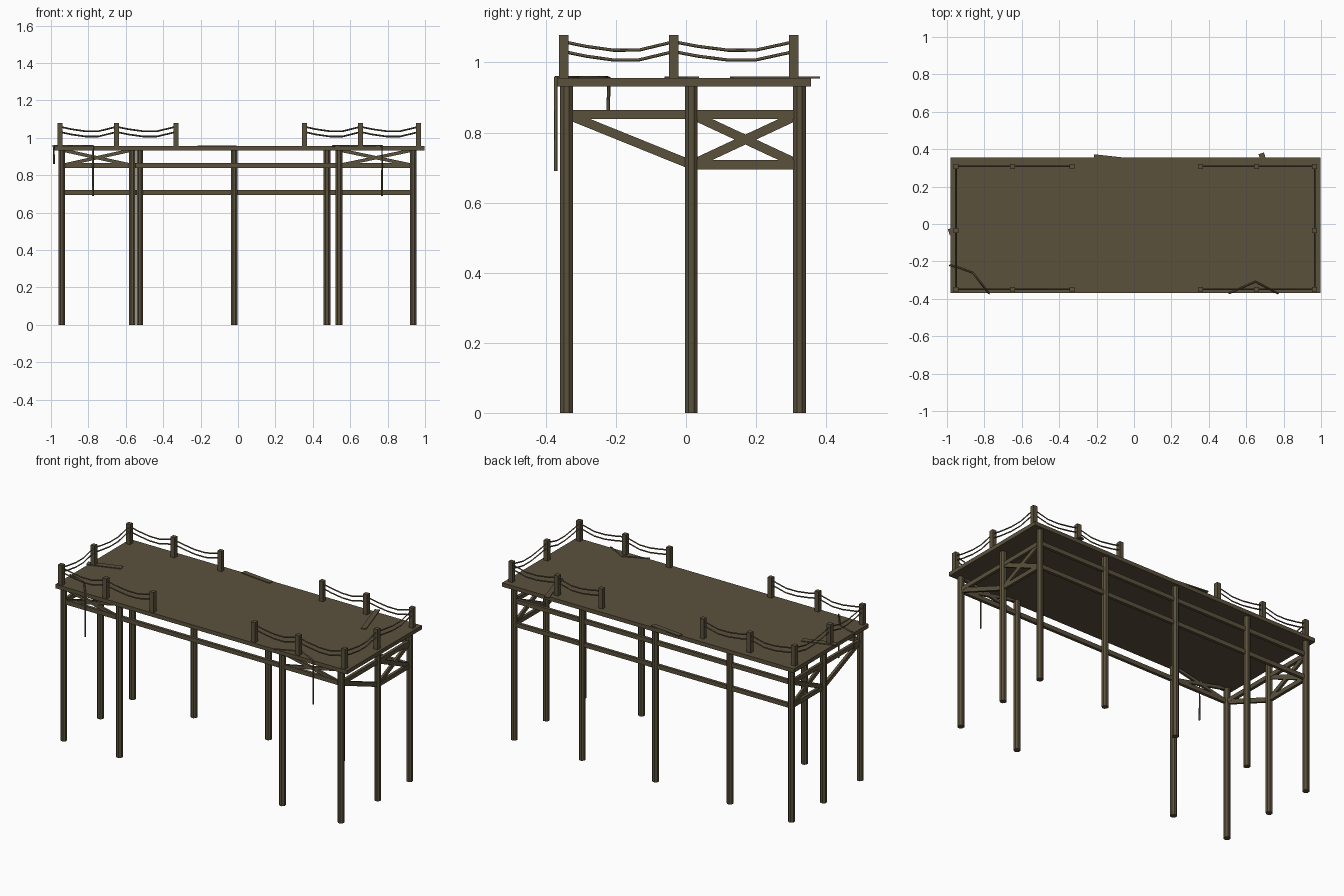
import bpy, bmesh, math
from mathutils import Vector, Matrix

if "Cube" in bpy.data.objects:
    bpy.data.objects.remove(bpy.data.objects["Cube"])

wood = bpy.data.materials.new("weathered_wood")
wood.diffuse_color = (0.105, 0.083, 0.046, 1)
wood.use_nodes = True
wood.node_tree.nodes["Principled BSDF"].inputs["Base Color"].default_value = wood.diffuse_color


def finish(bm, name):
    me = bpy.data.meshes.new(name)
    bmesh.ops.recalc_face_normals(bm, faces=bm.faces)
    bm.to_mesh(me)
    bm.free()
    me.materials.append(wood)
    ob = bpy.data.objects.new(name, me)
    bpy.context.collection.objects.link(ob)
    return ob


def box(name, lo, hi):
    lo, hi = Vector(lo), Vector(hi)
    bm = bmesh.new()
    m = Matrix.Translation((lo + hi) / 2) @ Matrix.Diagonal((*(hi - lo), 1))
    bmesh.ops.create_cube(bm, size=1, matrix=m)
    return finish(bm, name)


def beam(name, a, b, w, h):
    """Rectangular bar from a to b: w sideways, h in the vertical plane."""
    a, b = Vector(a), Vector(b)
    d = (b - a).normalized()
    up = Vector((0, 0, 1))
    side = d.cross(up).normalized()
    up = side.cross(d)
    rot = Matrix((d, side, up)).transposed().to_4x4()
    bm = bmesh.new()
    m = Matrix.Translation((a + b) / 2) @ rot @ Matrix.Diagonal(((b - a).length, w, h, 1))
    bmesh.ops.create_cube(bm, size=1, matrix=m)
    return finish(bm, name)


def rope(name, pts, r):
    cu = bpy.data.curves.new(name, 'CURVE')
    cu.dimensions = '3D'
    cu.bevel_depth = r
    cu.bevel_resolution = 0
    cu.use_fill_caps = True
    sp = cu.splines.new('POLY')
    sp.points.add(len(pts) - 1)
    for p, c in zip(sp.points, pts):
        p.co = (*c, 1)
    cu.materials.append(wood)
    ob = bpy.data.objects.new(name, cu)
    bpy.context.collection.objects.link(ob)


# Deck slab
box("deck", (-0.98, -0.368, 0.931), (0.997, 0.356, 0.955))

# Support legs
F, M, B = -0.341, 0.015, 0.324
L, R = -0.942, 0.937
legs = [(x, F) for x in (L, -0.565, 0.54, R)]
legs += [(x, B) for x in (L, -0.525, -0.02, 0.476, R)]
legs += [(L, M), (R, M)]
for x, y in legs:
    bm = bmesh.new()
    bmesh.ops.create_cone(bm, cap_ends=True, segments=8, radius1=0.0195, radius2=0.0195, depth=0.935,
                          matrix=Matrix.Translation((x, y, 0.4675)) @ Matrix.Rotation(math.pi / 8, 4, 'Z'))
    finish(bm, "leg")

# Long beams: one at the front, two at the back
HI, LO = 0.852, 0.708
for y, z in ((F, HI), (B, HI), (B, LO)):
    beam("long_beam", (L, y, z), (R, y, z), 0.018, 0.026)

# End frames with braces
for x in (L, R):
    beam("end_beam", (x, F, HI), (x, B, HI), 0.018, 0.026)
    beam("end_low_beam", (x, M, LO), (x, B, LO), 0.018, 0.026)
    beam("end_brace", (x, F, HI), (x, M, LO), 0.016, 0.026)
    beam("end_cross_a", (x, M, LO), (x, B, HI), 0.014, 0.026)
    beam("end_cross_b", (x, M, HI), (x, B, LO), 0.014, 0.026)

# Front cross braces at both outer bays
for x0, x1 in ((L, -0.565), (0.54, R)):
    beam("front_cross_a", (x0, F, HI), (x1, F, 0.935), 0.014, 0.018)
    beam("front_cross_b", (x0, F, 0.935), (x1, F, HI), 0.014, 0.018)

# Railing posts and sagging ropes
FR, MR, BR = -0.349, -0.035, 0.308
LX, RX = -0.952, 0.966
runs = []
for y in (FR, BR):
    runs.append([(LX, y), (-0.65, y), (-0.332, y)])
    runs.append([(0.356, y), (0.655, y), (RX, y)])
for x in (LX, RX):
    runs.append([(x, FR), (x, MR), (x, BR)])
for x, y in sorted({p for r in runs for p in r}):
    box("rail_post", (x - 0.0135, y - 0.0135, 0.95), (x + 0.0135, y + 0.0135, 1.078))
for run in runs:
    for a, b in zip(run, run[1:]):
        for z in (1.059, 1.031):
            pts = []
            for t, s in ((0, 0), (0.2, 0.013), (0.45, 0.024), (0.68, 0.024), (1, 0)):
                pts.append((a[0] + (b[0] - a[0]) * t, a[1] + (b[1] - a[1]) * t, z - s))
            rope("rail_rope", pts, 0.0045)

# Loose ropes lying on the deck and hanging over the edge
rope("left_loose_rope", [(-0.984, -0.222, 0.86), (-0.984, -0.22, 0.957), (-0.93, -0.235, 0.957),
                         (-0.86, -0.262, 0.957), (-0.775, -0.372, 0.957), (-0.775, -0.372, 0.69)], 0.005)
rope("right_loose_rope", [(0.505, -0.372, 0.957), (0.65, -0.308, 0.957),
                          (0.77, -0.372, 0.957), (0.77, -0.372, 0.69)], 0.005)

# Loose thin planks poking past the deck edges
beam("back_plank", (-0.215, 0.358, 0.957), (-0.01, 0.335, 0.957), 0.03, 0.006)
beam("right_plank", (0.68, 0.378, 0.957), (0.76, 0.13, 0.957), 0.03, 0.006)
beam("left_plank", (-0.99, -0.045, 0.957), (-0.8, 0.02, 0.957), 0.035, 0.006)
